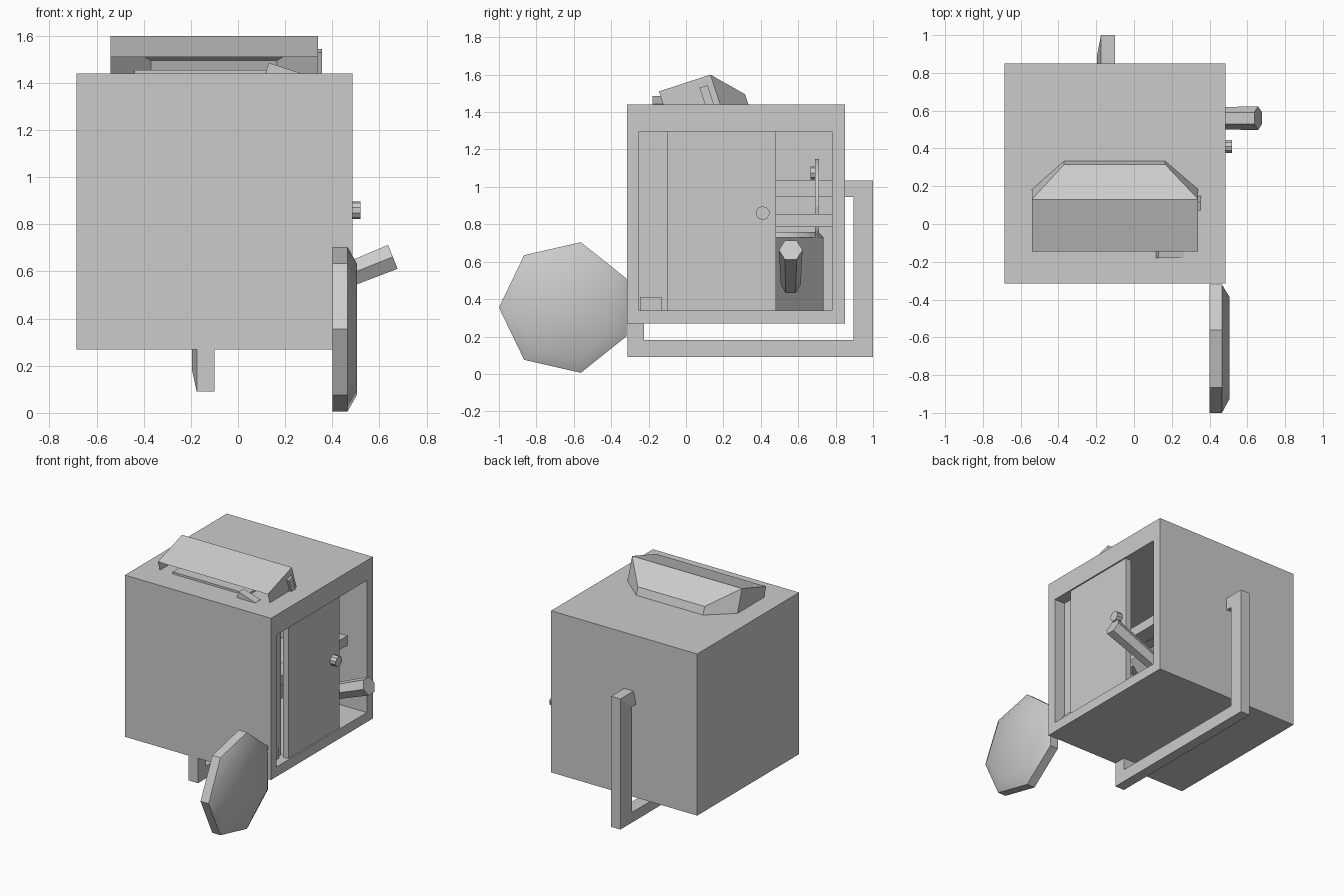
import bpy, bmesh, math
from mathutils import Vector, Matrix

cube = bpy.data.objects.get("Cube")
if cube:
    bpy.data.objects.remove(cube, do_unlink=True)

grey = bpy.data.materials.new("light_grey")
grey.use_nodes = True
grey.diffuse_color = (0.6, 0.6, 0.6, 1)
grey.node_tree.nodes["Principled BSDF"].inputs["Base Color"].default_value = (0.6, 0.6, 0.6, 1)


def finish(name, bm, recalc=True):
    if recalc:
        bmesh.ops.recalc_face_normals(bm, faces=bm.faces)
    me = bpy.data.meshes.new(name)
    bm.to_mesh(me)
    bm.free()
    me.materials.append(grey)
    ob = bpy.data.objects.new(name, me)
    bpy.context.collection.objects.link(ob)
    return ob


def box_bm(lo, hi):
    bm = bmesh.new()
    bmesh.ops.create_cube(bm, size=1)
    lo, hi = Vector(lo), Vector(hi)
    for v in bm.verts:
        v.co = Vector([(lo[i] + hi[i]) / 2 + v.co[i] * (hi[i] - lo[i]) for i in range(3)])
    return bm


def box(name, lo, hi, tilt=0.0, axis='X'):
    bm = box_bm(lo, hi)
    if tilt:
        mid = (Vector(lo) + Vector(hi)) / 2
        bmesh.ops.rotate(bm, verts=bm.verts, cent=mid,
                         matrix=Matrix.Rotation(math.radians(tilt), 3, axis))
    return finish(name, bm)


def rod(name, a, b, ra, rb, sides, spin=0.0):
    a, b = Vector(a), Vector(b)
    bm = bmesh.new()
    bmesh.ops.create_cone(bm, cap_ends=True, segments=sides, radius1=ra, radius2=rb,
                          depth=(b - a).length)
    turn = (b - a).to_track_quat('Z', 'Y').to_matrix().to_4x4()
    bm.transform(Matrix.Translation((a + b) / 2) @ turn @ Matrix.Rotation(spin, 4, 'Z'))
    return finish(name, bm)


def smooth(ob, angle):
    for o in bpy.context.selected_objects:
        o.select_set(False)
    ob.select_set(True)
    bpy.context.view_layer.objects.active = ob
    bpy.ops.object.shade_smooth_by_angle(angle=math.radians(angle))


# Hollow cabinet, open on its left side
bm = box_bm((-0.685, -0.315, 0.27), (0.485, 0.85, 1.44))
bm.faces.ensure_lookup_table()
side = max(bm.faces, key=lambda f: f.calc_center_median().x)
bmesh.ops.inset_region(bm, faces=[side], thickness=0.1)
for v in side.verts:
    v.co.y = -0.25 if v.co.y < 0.27 else 0.78
    v.co.z = 0.34 if v.co.z < 0.85 else 1.295
ext = bmesh.ops.extrude_discrete_faces(bm, faces=[side])
for v in ext["faces"][0].verts:
    v.co.x = -0.61
finish("cabinet", bm)

# Sliding door, recessed panel beside it, and knob
box("door", (0.43, -0.10, 0.34), (0.475, 0.48, 1.295))
box("recessed_panel", (0.38, -0.25, 0.34), (0.40, -0.08, 1.295))
box("door_track", (0.40, -0.245, 0.34), (0.42, -0.13, 0.41))
rod("door_knob", (0.47, 0.41, 0.86), (0.52, 0.41, 0.86), 0.037, 0.037, 10)

# Rectangular carrying loop, passing through the cabinet
bm = bmesh.new()
loop = []
for (y, z), (iy, iz) in zip([(-0.314, 0.09), (1.0, 0.09), (1.0, 1.035), (-0.314, 1.035)],
                            [(-0.225, 0.18), (0.895, 0.18), (0.895, 0.945), (-0.225, 0.945)]):
    loop.append([bm.verts.new(c) for c in
                 [(-0.175, y, z), (-0.10, y, z), (-0.10, iy, iz), (-0.195, iy, iz)]])
for i in range(4):
    a, b = loop[i], loop[(i + 1) % 4]
    for j in range(4):
        k = (j + 1) % 4
        bm.faces.new([a[j], b[j], b[k], a[k]])
finish("frame_loop", bm)

# Seven-sided disc with a shallow domed face
bm = bmesh.new()
rings = []
for x, r in [(0.40, 0.358), (0.465, 0.358), (0.505, 0.285)]:
    rings.append([bm.verts.new((x, -0.642 - r * math.cos(i * math.tau / 7),
                                0.355 + r * math.sin(i * math.tau / 7))) for i in range(7)])
for a, b in zip(rings, rings[1:]):
    for i in range(7):
        j = (i + 1) % 7
        bm.faces.new([a[i], a[j], b[j], b[i]])
bm.faces.new(rings[0])
bm.faces.new(rings[-1])
smooth(finish("disc", bm), 40)

# Tilted hood on the roof: open front, tapered back
tilt = Matrix.Translation((0, -0.145, 1.51)) @ Matrix.Rotation(math.radians(18.1), 4, 'X')
bm = bmesh.new()
sections = []
for u, x0, x1, top, bottom in [(0.0, -0.54, 0.34, 0, -0.20),
                               (0.29, -0.54, 0.34, 0, -0.28),
                               (0.433, -0.37, 0.165, -0.157, -0.28)]:
    sections.append([bm.verts.new(tilt @ Vector(c)) for c in
                     [(x0, u, bottom), (x0, u, top), (x1, u, top), (x1, u, bottom)]])
for a, b in zip(sections, sections[1:]):
    for i in range(3):
        bm.faces.new([a[i], b[i], b[i + 1], a[i + 1]])
bm.faces.new(sections[-1][::-1])
finish("roof_hood", bm, recalc=False)
box("hood_tray", (-0.44, -0.12, 1.40), (0.16, 0.02, 1.455))
box("hood_clasp", (0.12, -0.18, 1.42), (0.26, -0.12, 1.465), 18, 'Y')
box("hood_latch", (0.335, 0.09, 1.42), (0.356, 0.135, 1.54), 18)

# Six-sided handle leaning out of the opening
rod("handle", (0.19, 0.56, 0.475), (0.657, 0.56, 0.662), 0.053, 0.063, 6, math.radians(30))

# Fittings inside
box("shelf_bar", (0.22, -0.25, 0.785), (0.33, 0.78, 0.855))
bm = box_bm((-0.25, 0.2, 0.34), (0.2, 0.735, 0.73))
for v in bm.verts:
    if v.co.x > 0 and v.co.z < 0.5:
        v.co.x = -0.1
finish("seat_block", bm)
smooth(rod("seat_top", (0, 0.455, 0.73), (0, 0.455, 0.76), 0.28, 0.25, 24), 40)
rod("inner_plate", (0, 0.69, 0.895), (0, 0.71, 0.895), 0.255, 0.255, 24)
rod("inner_plate_knob", (0.1, 0.665, 1.075), (0.1, 0.695, 1.075), 0.035, 0.035, 8)
